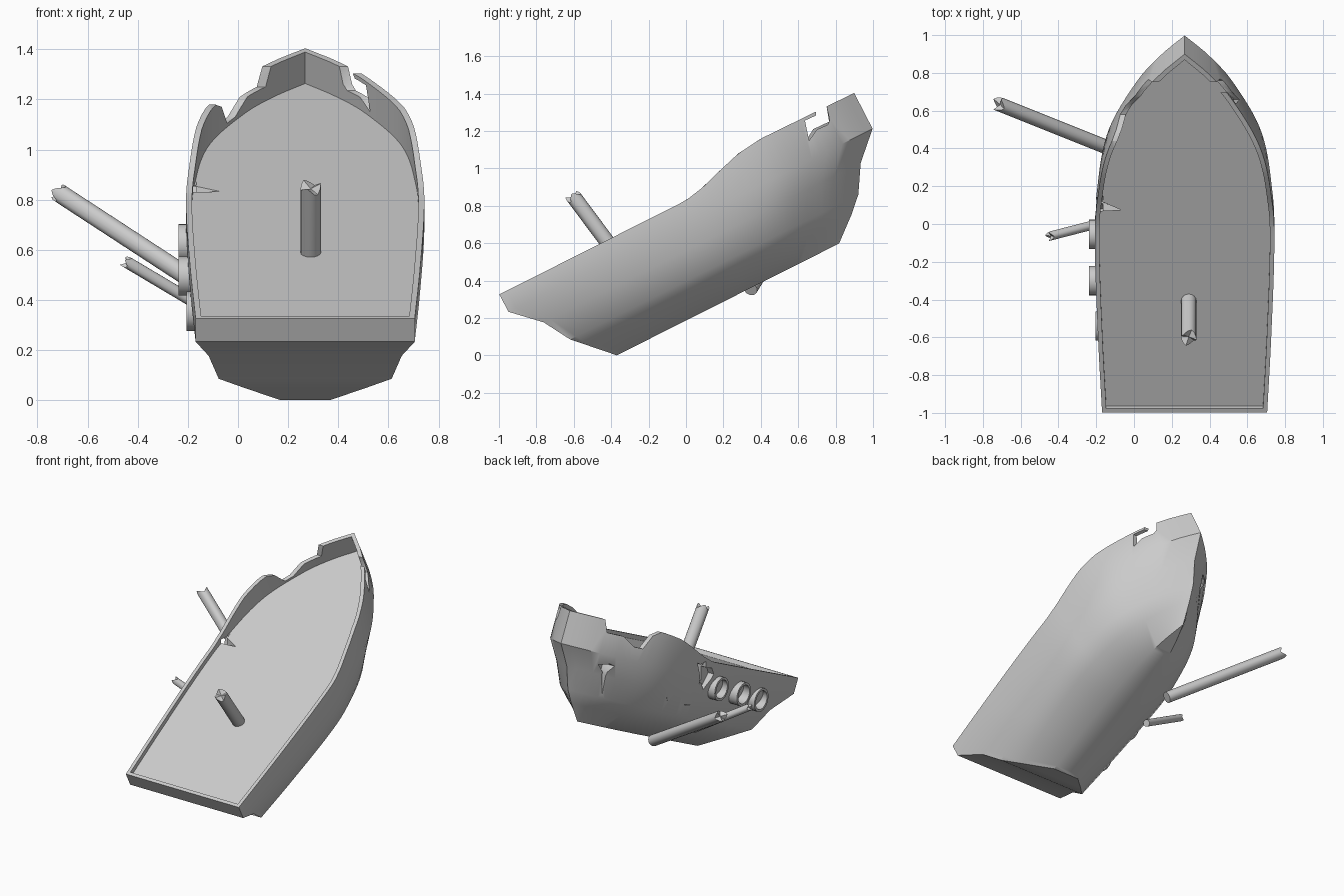
import bpy, bmesh, math
from mathutils import Vector

if "Cube" in bpy.data.objects:
    bpy.data.objects.remove(bpy.data.objects["Cube"])

A = math.radians(26.7)          # pitch of the wreck
C, S = math.cos(A), math.sin(A)
CX = 0.268                      # ship centreline


def world(x, u, w):
    return Vector((CX + x, u * C - w * S, u * S + w * C))


def make(name, bm, smooth=True):
    bmesh.ops.recalc_face_normals(bm, faces=bm.faces[:])
    me = bpy.data.meshes.new(name)
    bm.to_mesh(me)
    bm.free()
    ob = bpy.data.objects.new(name, me)
    bpy.context.collection.objects.link(ob)
    if smooth:
        shade(ob)
    return ob


def activate(ob):
    bpy.ops.object.select_all(action='DESELECT')
    ob.select_set(True)
    bpy.context.view_layer.objects.active = ob


def shade(ob):
    activate(ob)
    bpy.ops.object.shade_smooth_by_angle(angle=math.radians(35))


def linear(xs, ys, x):
    for i in range(len(xs) - 1):
        if x <= xs[i + 1]:
            k = max(0, (x - xs[i]) / (xs[i + 1] - xs[i]))
            return ys[i] + k * (ys[i + 1] - ys[i])
    return ys[-1]


def spline(xs, ys, x):
    n = len(xs)
    i = max(j for j in range(n - 1) if x >= xs[j])

    def tangent(j):
        a, b = max(j - 1, 0), min(j + 1, n - 1)
        return (ys[b] - ys[a]) / (xs[b] - xs[a])
    h = xs[i + 1] - xs[i]
    k = (x - xs[i]) / h
    return ((2*k**3 - 3*k**2 + 1) * ys[i] + (k**3 - 2*k**2 + k) * h * tangent(i)
            + (3*k**2 - 2*k**3) * ys[i + 1] + (k**3 - k**2) * h * tangent(i + 1))


# Hull: waterlines (height, stern u, bow u, half widths along the length)
TS = [0, .2, .45, .57, .74, .88, .95, 1]
TOP = [.437, .458, .475, .466, .405, .247, .12, 0]
LEVELS = [
    (.167, -.33, 1.0, [.10, .105, .105, .10, .08, .045, .02, 0]),
    (.276, -.437, 1.13, [.245, .285, .31, .30, .25, .14, .065, 0]),
    (.355, -.515, 1.21, [.345, .375, .40, .39, .325, .19, .09, 0]),
    (.50, -.60, 1.297, [.385, .42, .443, .433, .37, .22, .105, 0]),
    (.635, -.743, 1.436, TOP),
    ('rim', -.745, 1.434, TOP),
    ('rim', -.722, 1.40, [v * .95 for v in TOP]),
    (.710, -.722, 1.40, [v * .95 for v in TOP]),
]
RIM_U = [-.75, .373, .484, .60, .735, .878, 1.434]
RIM_W = [.74, .741, .763, .80, .839, .856, .850]

bm = bmesh.new()
N = 48
rows = []
for i in range(N + 1):
    t = i / N
    side = []
    for w, u0, u1, ws in LEVELS:
        u = u0 + (u1 - u0) * t
        h = linear(RIM_U, RIM_W, u) if w == 'rim' else w
        side.append((max(0, spline(TS, ws, t)), u, h))
    rows.append([[bm.verts.new(world(sx * x, u, h)) for x, u, h in side] for sx in (1, -1)])
for a, b in zip(rows, rows[1:]):
    ra, rb = a[0] + a[1][::-1], b[0] + b[1][::-1]
    for j in range(len(ra)):
        k = (j + 1) % len(ra)
        bm.faces.new((ra[j], ra[k], rb[k], rb[j]))
for R, L in (rows[0], rows[-1]):
    for j in range(len(R) - 1):
        bm.faces.new((R[j], R[j + 1], L[j + 1], L[j]))
bmesh.ops.remove_doubles(bm, verts=bm.verts[:], dist=1e-4)
bmesh.ops.dissolve_degenerate(bm, edges=bm.edges[:], dist=1e-5)
hull = make("hull", bm, False)


# Battle damage, cut with prisms
def prism(pts, lo, hi, axis='x'):
    bm = bmesh.new()
    f = (lambda p, d: (d, p[0], p[1])) if axis == 'x' else (lambda p, d: (p[0], p[1], d))
    a = [bm.verts.new(f(p, lo)) for p in pts]
    b = [bm.verts.new(f(p, hi)) for p in pts]
    bm.faces.new(a)
    bm.faces.new(b)
    for i in range(len(a)):
        k = (i + 1) % len(a)
        bm.faces.new((a[i], a[k], b[k], b[i]))
    return make("damage_cutter", bm, False)


cutters = [
    # right bulwark notch
    prism([(.67, 1.42), (.695, 1.303), (.695, 1.283), (.636, 1.256), (.658, 1.149),
           (.70, 1.208), (.76, 1.235), (.768, 1.26), (.752, 1.33), (.745, 1.42)], .30, .85),
    # left bulwark gap
    prism([(.41, 1.40), (.43, 1.18), (.50, 1.17), (.58, 1.105), (.63, 1.13), (.68, 1.21),
           (.765, 1.25), (.752, 1.33), (.745, 1.42)], -.4, .22),
    # left side hole and the split in the deck beside it
    prism([(.08, .66), (-.01, .74), (.01, .79), (.06, .81), (.15, .875), (.13, .77)], -.4, -.165),
    prism([(-.21, .135), (-.07, .075), (-.21, .068)], .72, .856, 'z'),
    # bow slit and small chips
    prism([(.775, .82), (.77, .98), (.745, 1.02), (.77, 1.04), (.82, 1.04), (.79, .98)], -.4, .12),
    prism([(.37, .66), (.41, .68), (.39, .71)], -.4, -.12),
    prism([(.17, .58), (.27, .61), (.27, .62)], -.4, -.14),
]
for c in cutters:
    activate(hull)
    m = hull.modifiers.new("damage", 'BOOLEAN')
    m.operation = 'DIFFERENCE'
    m.solver = 'EXACT'
    m.object = c
    bpy.ops.object.modifier_apply(modifier=m.name)
    bpy.data.objects.remove(c)
shade(hull)


# Round timber with a splintered end
def broken_pole(name, start, end, r, jag):
    start, end = Vector(start), Vector(end)
    q = (end - start).to_track_quat('Z', 'Y')
    length = (end - start).length
    heights = [.9, .4, -.3, -.9, -.4, .2, .7, .1, -.7, -.2, .5, 1, .3, -.6, -.8, .2]
    n = len(heights)
    bm = bmesh.new()

    def pt(i, k, z):
        a = 2 * math.pi * i / n
        return bm.verts.new(start + q @ Vector((k * r * math.cos(a), k * r * math.sin(a), z)))
    lo = [pt(i, 1, 0) for i in range(n)]
    hi = [pt(i, 1, length + jag * heights[i]) for i in range(n)]
    core = pt(0, 0, length - jag * .4)
    bm.faces.new(lo)
    for i in range(n):
        k = (i + 1) % n
        bm.faces.new((lo[i], lo[k], hi[k], hi[i]))
        bm.faces.new((hi[i], hi[k], core))
    return make(name, bm)


broken_pole("mast_stump", (.29, -.375, .545), (.29, -.602, .85), .041, .02)
broken_pole("long_spar", (.01, .345, .355), (-.715, .635, .828), .038, .022)
broken_pole("short_spar", (-.08, .03, .335), (-.445, -.064, .552), .024, .015)


# Gun port rings on the left side
def port_ring(name, y, z, x_out, x_in):
    bm = bmesh.new()
    n = 24
    prof = [(.078, x_in), (.078, x_out), (.062, x_out), (.062, x_in)]
    rings = [[bm.verts.new((x, y + r * math.cos(2*math.pi*i/n), z + r * math.sin(2*math.pi*i/n)))
              for i in range(n)] for r, x in prof]
    for j in range(4):
        a, b = rings[j], rings[(j + 1) % 4]
        for i in range(n):
            k = (i + 1) % n
            bm.faces.new((a[i], a[k], b[k], b[i]))
    return make(name, bm)


for i, (y, z, x) in enumerate([(-.055, .625, -.238), (-.30, .495, -.238), (-.54, .355, -.205)]):
    port_ring(f"gun_port_ring_{i + 1}", y, z, x, x + .09)
